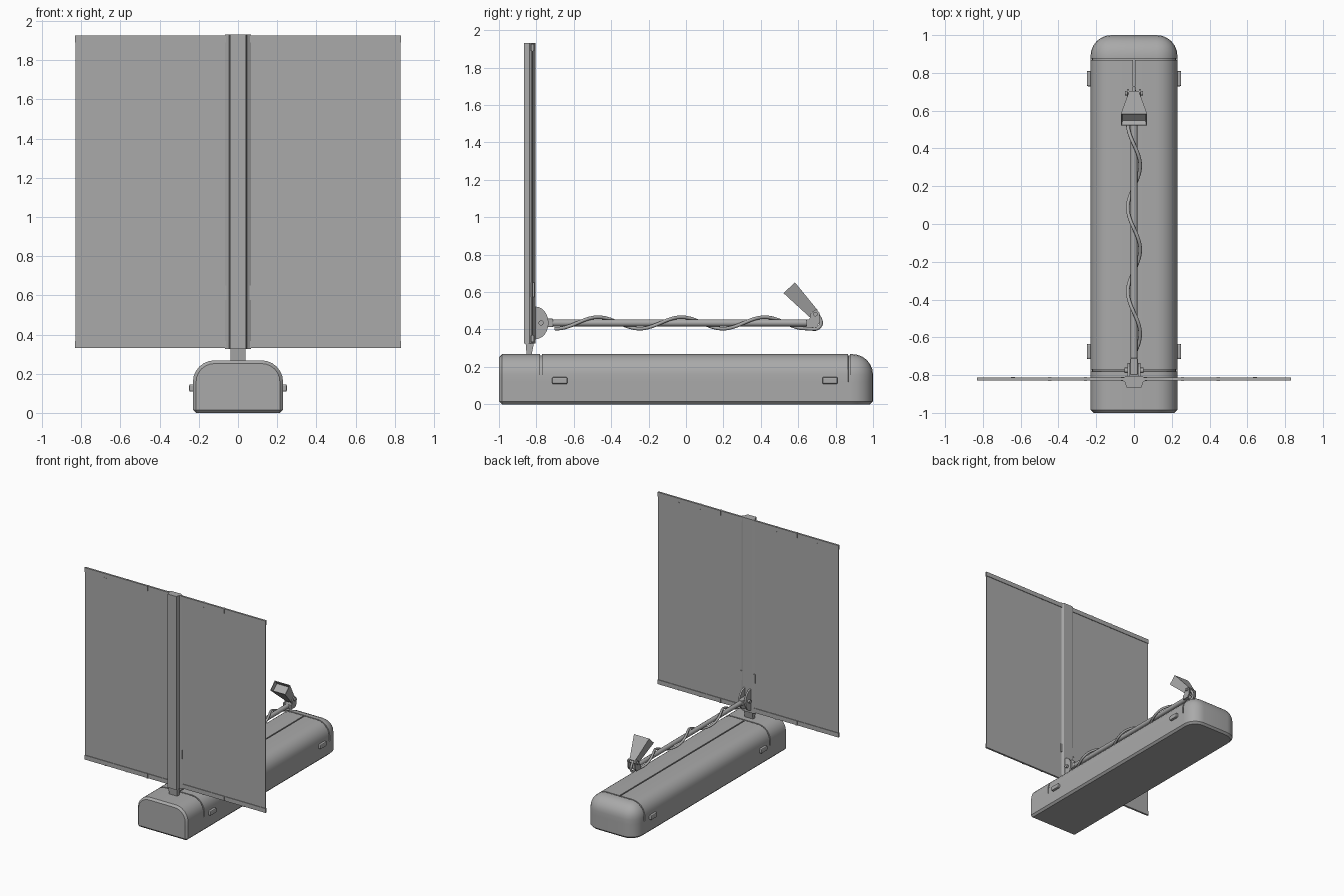
import bpy, bmesh, math
from mathutils import Vector

if "Cube" in bpy.data.objects:
    bpy.data.objects.remove(bpy.data.objects["Cube"])

grey = bpy.data.materials.new("light_grey")
grey.diffuse_color = (0.4, 0.4, 0.4, 1)
grey.use_nodes = True
grey.node_tree.nodes["Principled BSDF"].inputs["Base Color"].default_value = grey.diffuse_color


def finish(bm, name, smooth=False):
    bmesh.ops.recalc_face_normals(bm, faces=bm.faces)
    me = bpy.data.meshes.new(name)
    bm.to_mesh(me)
    bm.free()
    me.materials.append(grey)
    ob = bpy.data.objects.new(name, me)
    bpy.context.collection.objects.link(ob)
    if smooth:
        bpy.ops.object.select_all(action='DESELECT')
        ob.select_set(True)
        bpy.context.view_layer.objects.active = ob
        bpy.ops.object.shade_smooth_by_angle(angle=math.radians(35))
    return ob


def box_bm(lo, hi):
    bm = bmesh.new()
    bmesh.ops.create_cube(bm, size=1)
    for v in bm.verts:
        v.co = Vector([lo[i] + (v.co[i] + 0.5) * (hi[i] - lo[i]) for i in range(3)])
    return bm


def box(name, lo, hi, bevel=0):
    bm = box_bm(lo, hi)
    if bevel:
        bmesh.ops.bevel(bm, geom=bm.edges[:], offset=bevel, segments=2, profile=0.5, affect='EDGES')
    return finish(bm, name)


def prism(name, pts, axis_vec):
    bm = bmesh.new()
    f = bm.faces.new([bm.verts.new(p) for p in pts])
    r = bmesh.ops.extrude_face_region(bm, geom=[f])
    bmesh.ops.translate(bm, vec=axis_vec, verts=[v for v in r['geom'] if isinstance(v, bmesh.types.BMVert)])
    return finish(bm, name)


def tube(name, pts, radius, kind='POLY'):
    cu = bpy.data.curves.new(name, 'CURVE')
    cu.dimensions = '3D'
    cu.bevel_depth = radius
    cu.bevel_resolution = 3
    cu.use_fill_caps = True
    sp = cu.splines.new(kind)
    sp.points.add(len(pts) - 1)
    for p, co in zip(sp.points, pts):
        p.co = (*co, 1)
    if kind == 'NURBS':
        sp.use_endpoint_u = True
        sp.order_u = 3
        sp.resolution_u = 3
    cu.materials.append(grey)
    ob = bpy.data.objects.new(name, cu)
    bpy.context.collection.objects.link(ob)


# case body: rounded top edges and domed back end
bm = box_bm((-0.23, -1, 0), (0.23, 1, 0.268))
top = 0.268


def round_edge(e):
    a, b = e.verts[0].co, e.verts[1].co
    m = (a + b) / 2
    upright_back = m.y > 0.99 and abs(a.z - b.z) > 0.1
    top_edge = m.z > top - 0.01 and m.y > -0.99
    return upright_back or top_edge


bmesh.ops.bevel(bm, geom=[e for e in bm.edges if round_edge(e)], offset=0.11,
                segments=6, profile=0.5, affect='EDGES')
rim = [e for e in bm.edges if all(v.co.z < 1e-4 for v in e.verts) or all(v.co.y < -0.9999 for v in e.verts)]
bmesh.ops.bevel(bm, geom=rim, offset=0.016, segments=1, affect='EDGES')

# seam grooves: two bands across and one along the ridge
seams = (-0.775, 0.872)
w = 0.005
cuts = [((0, s + d, 0), (0, 1, 0)) for s in seams for d in (-w, w)]
cuts += [((d, 0, 0), (1, 0, 0)) for d in (-w, w)] + [((0, 0, 0.12), (0, 0, 1))]
for co, no in cuts:
    bmesh.ops.bisect_plane(bm, geom=bm.verts[:] + bm.edges[:] + bm.faces[:], plane_co=co, plane_no=no)


def in_seam(f):
    c = f.calc_center_median()
    band = c.z > 0.12 and any(abs(c.y - s) < w for s in seams)
    ridge = abs(c.x) < w and c.z > top - 0.01 and seams[0] < c.y < seams[1]
    return band or ridge


bmesh.ops.recalc_face_normals(bm, faces=bm.faces)
bmesh.ops.inset_region(bm, faces=[f for f in bm.faces if in_seam(f)], thickness=0.0005,
                       depth=-0.008, use_even_offset=True, use_boundary=True)
finish(bm, "case_body", True)

# side latches
for s in (-1, 1):
    for y in (-0.675, 0.77):
        lo, hi = sorted((s * 0.222, s * 0.25))
        box("latch", (lo, y - 0.041, 0.108), (hi, y + 0.041, 0.146), 0.008)

# mast with slanted sides, and its foot
prism("mast", [(-0.04, -0.866, 0.325), (0.04, -0.866, 0.325), (0.047, -0.838, 0.325), (0.066, -0.825, 0.325),
               (0.066, -0.82, 0.325), (0.042, -0.805, 0.325), (-0.042, -0.805, 0.325), (-0.066, -0.82, 0.325),
               (-0.066, -0.825, 0.325), (-0.047, -0.838, 0.325)], (0, 0, 1.607))
prism("mast_foot", [(-0.038, -0.852, 0.26), (-0.038, -0.826, 0.26), (-0.038, -0.812, 0.335),
                    (-0.038, -0.858, 0.335)], (0.076, 0, 0))


# banner panels with rails, rail joints and clips
def span(name, s, x0, x1, y, t, z0, z1):
    a, b = sorted((s * x0, s * x1))
    box(name, (a, y - t / 2, z0), (b, y + t / 2, z1))


for s in (-1, 1):
    span("banner_sheet", s, 0.055, 0.83, -0.82, 0.006, 0.34, 1.92)
    span("mast_clip", s, 0.05, 0.068, -0.82, 0.02, 0.575, 0.65)
    for z in (0.332, 1.89):
        span("banner_rail", s, 0.055, 0.832, -0.82, 0.016, z, z + 0.036)
        for x in (0.257, 0.446):
            span("rail_joint", s, x - 0.008, x + 0.008, -0.82, 0.021, z - 0.002, z + 0.037)
        span("rail_pin", s, 0.63, 0.65, -0.82, 0.019, z - 0.001, z + 0.004)

# arm hinge: two half-round ears, pin and knuckle
for x in (-0.034, 0.02):
    arc = [(x, -0.807 + 0.072 * math.cos(a), 0.435 + 0.088 * math.sin(a))
           for a in [math.radians(-90 + 15 * i) for i in range(13)]]
    prism("hinge_ear", arc, (0.014, 0, 0))
tube("hinge_pin", [(-0.05, -0.775, 0.435), (0.05, -0.775, 0.435)], 0.014)
box("hinge_knuckle", (-0.02, -0.80, 0.412), (0.02, -0.71, 0.458), 0.006)

# lamp arm
tube("lamp_arm", [(0, -0.74, 0.435), (0, 0.67, 0.435)], 0.019)

# cable winding round the arm, looping up to the lamp
pts = []
for i in range(73):
    y = -0.70 + i * 1.32 / 72
    a = 2 * math.pi * (y + 0.47) / 0.445
    pts.append((-0.033 * math.sin(a), y, 0.435 + 0.031 * math.cos(a)))
pts += [(0.01, 0.66, 0.405), (0, 0.70, 0.40), (0, 0.725, 0.425), (0, 0.72, 0.46), (0, 0.695, 0.49)]
tube("cable", pts, 0.0095, 'NURBS')

# lamp bracket
for x in (-0.037, 0.027):
    prism("lamp_bracket", [(x, 0.645, 0.415), (x, 0.70, 0.415), (x, 0.716, 0.44), (x, 0.714, 0.49),
                           (x, 0.695, 0.508), (x, 0.668, 0.49), (x, 0.66, 0.455), (x, 0.645, 0.452)], (0.010, 0, 0))
box("bracket_bridge", (-0.037, 0.645, 0.416), (0.037, 0.685, 0.452), 0.005)
tube("lamp_pin", [(-0.048, 0.692, 0.482), (0.048, 0.692, 0.482)], 0.012)

# flared lamp head with recessed mouth
bm = bmesh.new()
across = Vector((0, 0.727, 0.686))
rings = []
for c, hx, hp in ((Vector((0, 0.685, 0.482)), 0.025, 0.028), (Vector((0, 0.552, 0.623)), 0.07, 0.042)):
    rings.append([bm.verts.new(c + Vector((sx * hx, 0, 0)) + across * sp * hp)
                  for sx, sp in ((-1, -1), (1, -1), (1, 1), (-1, 1))])
for i in range(4):
    j = (i + 1) % 4
    bm.faces.new((rings[0][i], rings[0][j], rings[1][j], rings[1][i]))
bm.faces.new(rings[0])
mouth = bm.faces.new(rings[1])
bmesh.ops.recalc_face_normals(bm, faces=bm.faces)
bmesh.ops.inset_region(bm, faces=[mouth], thickness=0.007, depth=0)
bmesh.ops.inset_region(bm, faces=[mouth], thickness=0.006, depth=-0.03)
finish(bm, "lamp_head")
